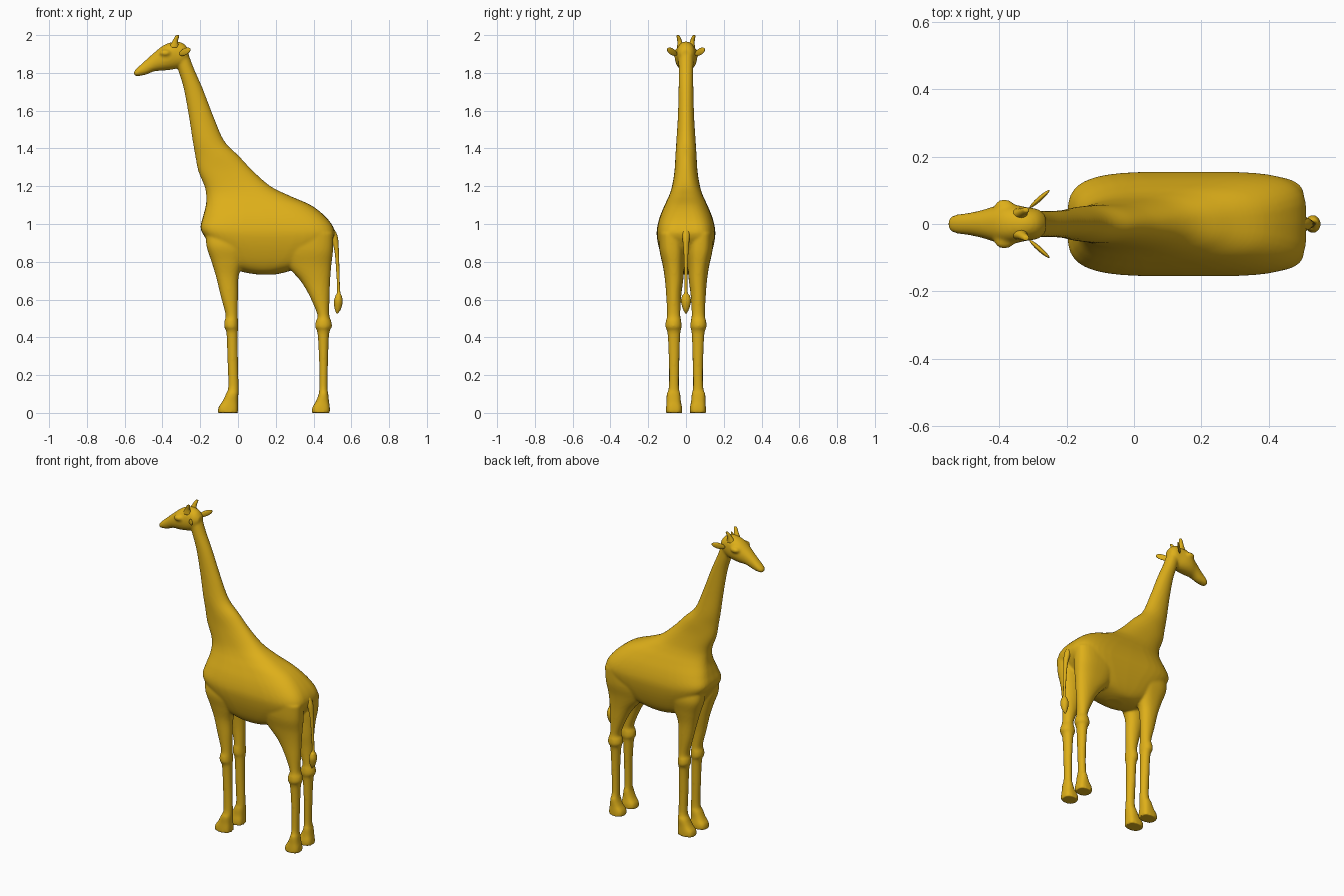
import bpy, bmesh, math
from mathutils import Vector, Matrix

gold = bpy.data.materials.new("gold")
gold.diffuse_color = (0.73, 0.43, 0.01, 1)


def spline(rows, steps=5):
    """Catmull-Rom resampling of tuples."""
    out = []
    for i in range(len(rows) - 1):
        p0, p1 = rows[max(i - 1, 0)], rows[i]
        p2, p3 = rows[i + 1], rows[min(i + 2, len(rows) - 1)]
        for k in range(steps):
            t = k / steps
            out.append([0.5 * (2 * b + (c - a) * t + (2 * a - 5 * b + 4 * c - d) * t ** 2
                               + (3 * b - a - 3 * c + d) * t ** 3)
                        for a, b, c, d in zip(p0, p1, p2, p3)])
    return out + [list(rows[-1])]


def loft(bm, rows, along="z", side=1, sides=40, steps=5):
    """Rows: position, low, high, y centre, y half-width, squareness."""
    rings = []
    for t, lo, hi, yc, hw, n in spline(rows, steps):
        ring = []
        for k in range(sides):
            a = 2 * math.pi * k / sides
            c, s = math.cos(a), math.sin(a)
            u = (lo + hi) / 2 + (hi - lo) / 2 * math.copysign(abs(c) ** (2 / n), c)
            y = side * (yc + hw * math.copysign(abs(s) ** (2 / n), s))
            ring.append(bm.verts.new((u, y, t) if along == "z" else (t, y, u)))
        rings.append(ring)
    for r, q in zip(rings, rings[1:]):
        for k in range(sides):
            j = (k + 1) % sides
            bm.faces.new((r[k], r[j], q[j], q[k]))
    bm.faces.new(rings[0][::-1])
    bm.faces.new(rings[-1])


def blob(bm, centre, size, rot=Matrix()):
    m = Matrix.Translation(centre) @ rot @ Matrix.Diagonal((*size, 1))
    bmesh.ops.create_uvsphere(bm, u_segments=20, v_segments=14, radius=1, matrix=m)


def finish(bm, name):
    bmesh.ops.recalc_face_normals(bm, faces=bm.faces)
    for f in bm.faces:
        f.smooth = True
    me = bpy.data.meshes.new(name)
    bm.to_mesh(me)
    bm.free()
    me.materials.append(gold)
    ob = bpy.data.objects.new(name, me)
    bpy.context.collection.objects.link(ob)
    return ob


bm = bmesh.new()
# torso and neck: horizontal slices
loft(bm, [(0.733, 0.10, 0.20, 0, 0.04, 2), (0.75, 0.01, 0.27, 0, 0.085, 2.3),
          (0.79, -0.07, 0.38, 0, 0.115, 3), (0.86, -0.125, 0.46, 0, 0.14, 3.5),
          (0.93, -0.175, 0.508, 0, 0.154, 4), (0.98, -0.198, 0.506, 0, 0.153, 4),
          (1.04, -0.185, 0.462, 0, 0.138, 3.5), (1.10, -0.17, 0.385, 0, 0.113, 3),
          (1.15, -0.168, 0.272, 0, 0.09, 2.6), (1.20, -0.177, 0.172, 0, 0.074, 2.4),
          (1.28, -0.21, 0.08, 0, 0.061, 2.2), (1.36, -0.226, 0.005, 0, 0.056, 2),
          (1.44, -0.24, -0.073, 0, 0.051, 2), (1.57, -0.26, -0.13, 0, 0.043, 2),
          (1.72, -0.288, -0.188, 0, 0.039, 2), (1.82, -0.318, -0.232, 0, 0.039, 2),
          (1.90, -0.34, -0.262, 0, 0.04, 2)])
# head: slices along the snout
loft(bm, [(-0.552, 1.79, 1.806, 0, 0.012, 2), (-0.535, 1.783, 1.825, 0, 0.026, 2.2),
          (-0.49, 1.79, 1.866, 0, 0.033, 2.2), (-0.445, 1.808, 1.906, 0, 0.043, 2.2),
          (-0.40, 1.812, 1.942, 0, 0.057, 2.2), (-0.36, 1.816, 1.96, 0, 0.058, 2.2),
          (-0.32, 1.825, 1.966, 0, 0.05, 2.2), (-0.285, 1.845, 1.953, 0, 0.044, 2),
          (-0.262, 1.88, 1.925, 0, 0.025, 2)], along="x")
for s in (1, -1):
    # brow
    blob(bm, (-0.385, s * 0.053, 1.905), (0.03, 0.02, 0.018))
    # front leg
    loft(bm, [(0.0, -0.106, 0.0, 0.063, 0.043, 3), (0.03, -0.103, 0.0, 0.063, 0.042, 3),
              (0.06, -0.083, 0.0, 0.065, 0.038, 2.5), (0.10, -0.064, 0.002, 0.066, 0.036, 2.2),
              (0.14, -0.052, 0.003, 0.064, 0.027, 2), (0.28, -0.056, 0.0, 0.063, 0.028, 2),
              (0.42, -0.061, -0.001, 0.064, 0.033, 2), (0.455, -0.073, 0.001, 0.066, 0.043, 2),
              (0.485, -0.072, 0.0, 0.066, 0.041, 2), (0.52, -0.066, -0.001, 0.065, 0.035, 2),
              (0.62, -0.092, 0.0, 0.066, 0.038, 2), (0.72, -0.116, 0.003, 0.063, 0.046, 2.2),
              (0.80, -0.14, 0.03, 0.065, 0.058, 2.4), (0.88, -0.166, 0.06, 0.07, 0.068, 2.6),
              (0.95, -0.17, 0.08, 0.07, 0.06, 2.6)], side=s)
    # hind leg
    loft(bm, [(0.0, 0.39, 0.487, 0.063, 0.043, 3), (0.03, 0.394, 0.486, 0.063, 0.042, 3),
              (0.06, 0.412, 0.482, 0.065, 0.038, 2.5), (0.10, 0.427, 0.478, 0.066, 0.036, 2.2),
              (0.14, 0.43, 0.474, 0.064, 0.027, 2), (0.28, 0.429, 0.477, 0.063, 0.028, 2),
              (0.42, 0.421, 0.483, 0.064, 0.034, 2), (0.455, 0.408, 0.497, 0.066, 0.043, 2),
              (0.485, 0.412, 0.494, 0.066, 0.041, 2), (0.52, 0.42, 0.483, 0.065, 0.035, 2),
              (0.62, 0.378, 0.485, 0.065, 0.04, 2), (0.70, 0.33, 0.488, 0.063, 0.048, 2.2),
              (0.78, 0.26, 0.494, 0.066, 0.057, 2.4), (0.86, 0.23, 0.503, 0.073, 0.067, 2.6),
              (0.95, 0.22, 0.505, 0.08, 0.064, 2.6)], side=s)
body = finish(bm, "body")
# fuse all overlapping volumes into one soft skin
rm = body.modifiers.new("fuse", "REMESH")
rm.mode, rm.voxel_size, rm.use_smooth_shade = "VOXEL", 0.007, True
sm = body.modifiers.new("soften", "SMOOTH")
sm.factor, sm.iterations = 0.5, 6

# ears and horns
for s, label in ((1, "left"), (-1, "right")):
    bm = bmesh.new()
    direction = Vector((0.062, s * 0.055, 0.03))
    rot = direction.to_track_quat("X", "Z").to_matrix().to_4x4()
    blob(bm, (-0.281, s * 0.074, 1.912), (0.042, 0.007, 0.018), rot)
    finish(bm, label + "_ear")
    bm = bmesh.new()
    loft(bm, [(1.935, -0.368, -0.312, 0.027, 0.02, 2), (1.965, -0.349, -0.318, 0.033, 0.013, 2),
              (1.988, -0.336, -0.313, 0.039, 0.01, 2), (1.998, -0.329, -0.312, 0.042, 0.007, 2),
              (2.0, -0.323, -0.317, 0.042, 0.002, 2)], side=s, sides=16)
    finish(bm, label + "_horn")

# tail with tuft
bm = bmesh.new()
loft(bm, [(0.525, 0.522, 0.527, 0, 0.003, 2), (0.55, 0.512, 0.545, 0, 0.016, 2),
          (0.59, 0.508, 0.554, 0, 0.026, 2), (0.62, 0.516, 0.549, 0, 0.02, 2),
          (0.645, 0.525, 0.541, 0, 0.008, 2), (0.75, 0.52, 0.537, 0, 0.009, 2),
          (0.86, 0.51, 0.534, 0, 0.013, 2), (0.94, 0.485, 0.526, 0, 0.02, 2),
          (1.0, 0.45, 0.49, 0, 0.02, 2)], sides=20)
finish(bm, "tail")
